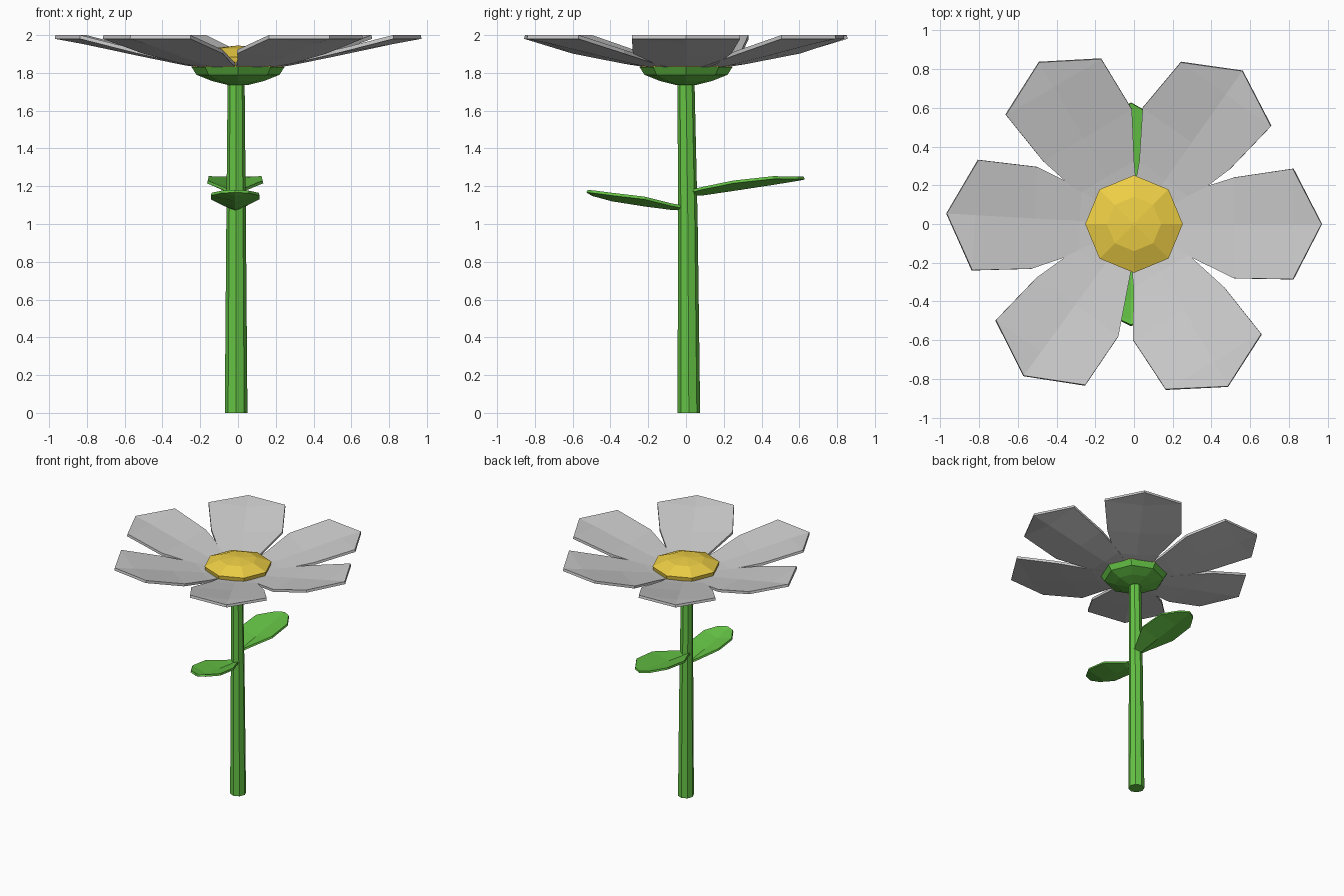
import bpy, math

if "Cube" in bpy.data.objects:
    bpy.data.objects.remove(bpy.data.objects["Cube"])


def material(name, color):
    m = bpy.data.materials.new(name)
    m.diffuse_color = (*color, 1)
    m.use_nodes = True
    m.node_tree.nodes["Principled BSDF"].inputs["Base Color"].default_value = m.diffuse_color
    return m


green = material("green", (0.13, 0.55, 0.06))
yellow = material("yellow", (0.85, 0.62, 0.06))


def add_object(name, verts, faces, mat=None):
    me = bpy.data.meshes.new(name)
    me.from_pydata(verts, [], faces)
    me.update()
    ob = bpy.data.objects.new(name, me)
    bpy.context.collection.objects.link(ob)
    if mat:
        me.materials.append(mat)
    return ob


# Eight-sided solid stacked from rings (radius, z, centre x, centre y)
def rings(name, profile, mat, n=8):
    verts, faces = [], []
    for r, z, cx, cy in profile:
        for i in range(n):
            a = 2 * math.pi * i / n
            verts.append((cx + r * math.cos(a), cy + r * math.sin(a), z))
    for k in range(len(profile) - 1):
        for i in range(n):
            j = (i + 1) % n
            faces.append((k * n + i, k * n + j, (k + 1) * n + j, (k + 1) * n + i))
    faces.append(tuple(reversed(range(n))))
    last = (len(profile) - 1) * n
    faces.append(tuple(range(last, last + n)))
    return add_object(name, verts, faces, mat)


# Creased blade along +x: rows (distance, right, left, middle z, edge z), then a tip
def blade(name, rows, tip, angle, thickness, origin=(0, 0), mat=None):
    verts, faces = [], []
    for d, right, left, zm, ze in rows:
        verts += [(d, -right, ze), (d, 0, zm), (d, left, ze)]
    for k in range(len(rows) - 1):
        for s in (0, 1):
            a = 3 * k + s
            faces.append((a, a + 3, a + 4, a + 1))
    t, e = len(verts), 3 * (len(rows) - 1)
    verts.append((tip[0], 0, tip[1]))
    faces += [(e, t, e + 1), (e + 1, t, e + 2)]
    c, s = math.cos(math.radians(angle)), math.sin(math.radians(angle))
    verts = [(origin[0] + x * c - y * s, origin[1] + x * s + y * c, z) for x, y, z in verts]
    ob = add_object(name, verts, faces, mat)
    mod = ob.modifiers.new("thickness", 'SOLIDIFY')
    mod.thickness = thickness
    mod.offset = -1
    return ob


# Stem, calyx and flower centre
rings("stem", [(0.06, 0, -0.01, 0.015), (0.052, 1.0, -0.01, 0.01), (0.045, 1.76, -0.01, 0)], green)
rings("calyx", [(0.05, 1.735, 0, 0), (0.14, 1.758, 0, 0), (0.22, 1.79, 0, 0), (0.245, 1.83, 0, 0)], green)
rings("flower_centre", [(0.24, 1.825, 0, 0), (0.252, 1.885, 0, 0), (0.14, 1.93, 0, 0), (0.01, 1.944, 0, 0)], yellow)

# Petals: angle and half widths at the shoulder
petals = [(0, 0.28, 0.24), (54.7, 0.24, 0.31), (120.4, 0.29, 0.24),
          (176.8, 0.266, 0.26), (234, 0.243, 0.275), (300, 0.303, 0.24)]
for i, (ang, wr, wl) in enumerate(petals):
    rows = [(0.12, 0.09, 0.09, 1.835, 1.84), (0.28, 0.165, 0.165, 1.86, 1.868),
            (0.515, wr, wl, 1.908, 1.922), (0.82, 0.285, 0.285, 1.973, 2.0)]
    blade(f"petal_{i + 1}", rows, (0.968, 2.0), ang, 0.02)

# Leaves
blade("back_leaf", [(0.0, 0.02, 0.02, 1.165, 1.175), (0.08, 0.06, 0.06, 1.165, 1.195),
                    (0.25, 0.145, 0.145, 1.19, 1.23), (0.46, 0.14, 0.14, 1.222, 1.253),
                    (0.59, 0.06, 0.06, 1.243, 1.252)], (0.625, 1.25), 90, 0.015, (-0.015, 0), green)
blade("front_leaf", [(0.0, 0.02, 0.02, 1.085, 1.095), (0.08, 0.055, 0.055, 1.09, 1.11),
                     (0.22, 0.125, 0.125, 1.108, 1.145), (0.39, 0.125, 0.125, 1.135, 1.165),
                     (0.49, 0.065, 0.065, 1.162, 1.178)], (0.52, 1.18), -90, 0.015, (-0.015, 0), green)
